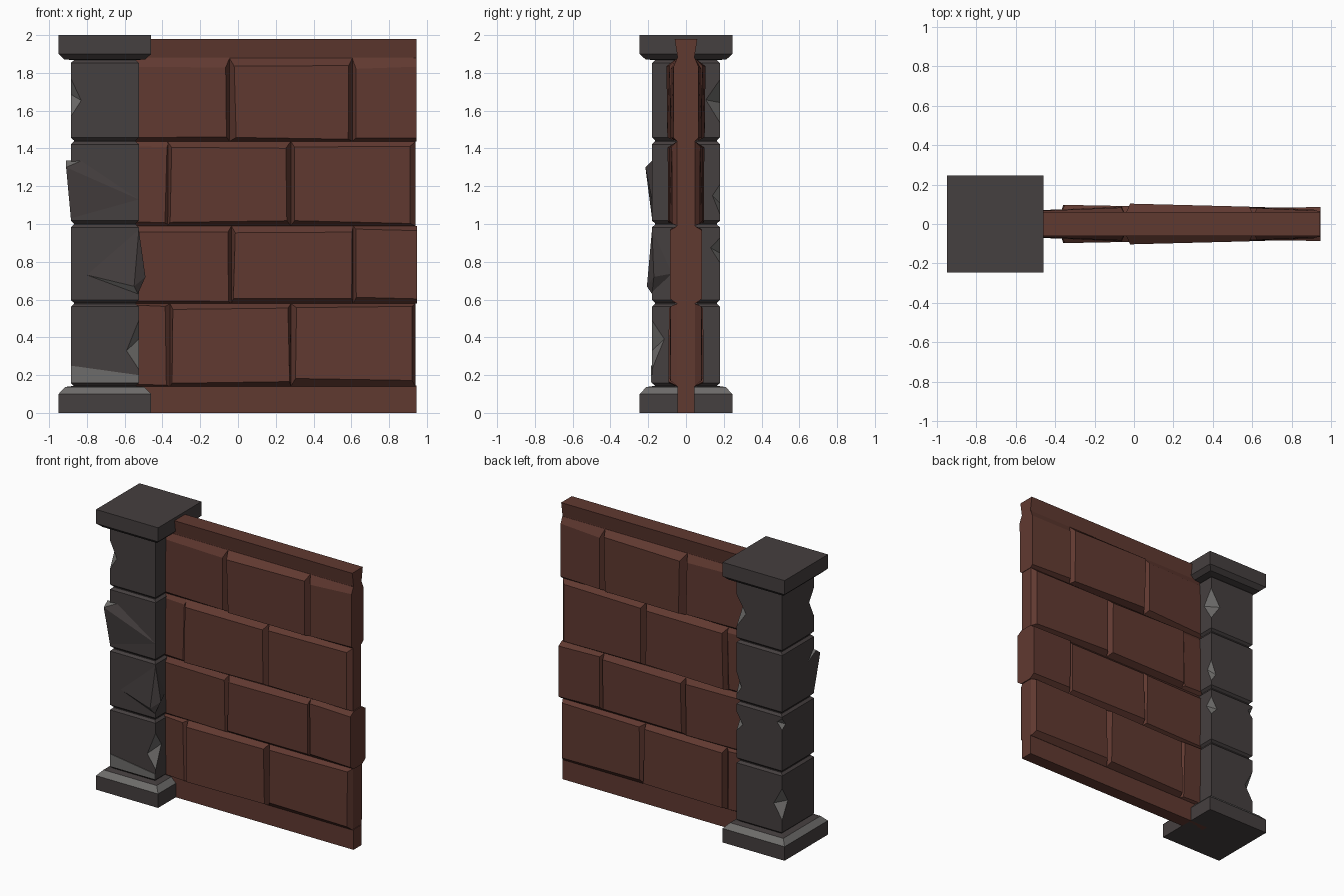
import bpy, bmesh, random
from mathutils import Vector

if "Cube" in bpy.data.objects:
    bpy.data.objects.remove(bpy.data.objects["Cube"])

random.seed(4)


def material(name, rgb):
    m = bpy.data.materials.new(name)
    m.diffuse_color = (*rgb, 1)
    m.use_nodes = True
    m.node_tree.nodes["Principled BSDF"].inputs["Base Color"].default_value = m.diffuse_color
    return m


STONE = material("dark stone", (0.060, 0.050, 0.050))
CHIP = material("chipped stone", (0.155, 0.150, 0.145))
BROWN = material("brown brick", (0.118, 0.041, 0.030))


def finish(bm, name, mats):
    bmesh.ops.recalc_face_normals(bm, faces=bm.faces)
    me = bpy.data.meshes.new(name)
    bm.to_mesh(me)
    bm.free()
    for m in mats:
        me.materials.append(m)
    ob = bpy.data.objects.new(name, me)
    bpy.context.collection.objects.link(ob)
    return ob


def loft(bm, rings):
    """Closed skin through a list of equal-length vertex rings."""
    vs = [[bm.verts.new(p) for p in r] for r in rings]
    n = len(vs[0])
    for a, b in zip(vs, vs[1:]):
        for i in range(n):
            bm.faces.new((a[i], a[(i + 1) % n], b[(i + 1) % n], b[i]))
    bm.faces.new(vs[0])
    bm.faces.new(vs[-1])


# Pillar: square rings following a profile (half width, height)
PX = -0.705
SIDES = ((-1, -1), (1, -1), (1, 1), (-1, 1))
joints = (0.14, 0.58, 1.0, 1.44, 1.87)
profile = [(0.245, 0), (0.245, 0.10), (0.21, 0.137)]
for z0, z1 in zip(joints, joints[1:]):
    profile += [(0.164, z0 + 0.003), (0.18, z0 + 0.018),
                (0.18, z1 - 0.018), (0.164, z1 - 0.003)]
profile += [(0.215, 1.872), (0.245, 1.90), (0.245, 2.0)]
bm = bmesh.new()
loft(bm, [[(PX + sx * h, sy * h, z) for sx, sy in SIDES] for h, z in profile])
bmesh.ops.recalc_face_normals(bm, faces=bm.faces)
for f in bm.faces:  # worn upper bevel of the base
    if f.calc_center_median().z < 0.13 and 0.3 < f.normal.z < 0.95:
        f.material_index = 1
pillar = finish(bm, "pillar", [STONE, CHIP])

# Notches broken out of the pillar's corners: corner signs, height, half height, depth
notches = [(-1, -1, 1.67, 0.12, 0.065), (1, -1, 0.36, 0.15, 0.075),
           (1, 1, 1.65, 0.13, 0.085), (1, 1, 0.86, 0.08, 0.06),
           (1, 1, 1.13, 0.10, 0.05), (-1, 1, 0.36, 0.13, 0.075),
           (-1, 1, 0.93, 0.05, 0.05)]
bm = bmesh.new()
for sx, sy, z, hh, d in notches:
    c = Vector((PX + sx * 0.185, sy * 0.185, z))
    skew = random.uniform(-0.3, 0.3) * hh
    pts = [c + Vector(p) for p in ((d, 0, skew), (-d, 0, skew), (0, d, -skew),
                                   (0, -d, -skew), (0, 0, hh), (0, 0, -hh))]
    bmesh.ops.convex_hull(bm, input=[bm.verts.new(p) for p in pts])
for f in bm.faces:
    f.material_index = 1
cutter = finish(bm, "notch_cutter", [STONE, CHIP])
cutter.hide_render = True
cutter.display_type = 'WIRE'
cut = pillar.modifiers.new("notches", 'BOOLEAN')
cut.operation = 'DIFFERENCE'
cut.solver = 'EXACT'
cut.object = cutter

# Cracked slabs standing out from the front of the pillar
shards = {
    "upper_shard": [(-0.91, -0.215, 1.30), (-0.83, -0.18, 1.335), (-0.91, -0.17, 1.335),
                    (-0.525, -0.18, 1.13), (-0.885, -0.18, 1.03), (-0.60, -0.17, 1.03),
                    (-0.88, -0.10, 1.25)],
    "lower_shard": [(-0.49, -0.17, 0.72), (-0.55, -0.207, 0.67), (-0.525, -0.18, 0.97),
                    (-0.80, -0.18, 0.73), (-0.53, -0.18, 0.63), (-0.53, -0.06, 0.74)],
}
for name, pts in shards.items():
    bm = bmesh.new()
    bmesh.ops.convex_hull(bm, input=[bm.verts.new(p) for p in pts])
    bmesh.ops.recalc_face_normals(bm, faces=bm.faces)
    for f in bm.faces:
        if abs(f.normal.z) > 0.6:
            f.material_index = 1
    finish(bm, name, [STONE, CHIP])

# Worn strip low on the pillar's front
bm = bmesh.new()
loft(bm, [[(-0.884, y, 0.16), (-0.526, y, 0.16), (-0.526, y, 0.20), (-0.884, y, 0.25)]
          for y in (-0.184, -0.178)])
finish(bm, "worn_strip", [CHIP])


# Wall core and the beams below and above it, extruded along x
def beam(name, x1, z0, z1, y0, y1):
    bm = bmesh.new()
    loft(bm, [[(x, -y0, z0), (x, y0, z0), (x, y1, z1), (x, -y1, z1)]
              for x in (-0.6, x1)])
    finish(bm, name, [BROWN])


beam("bottom_beam", 0.944, 0, 0.145, 0.045, 0.045)
beam("wall_core", 0.93, 0.1, 1.9, 0.045, 0.045)
beam("top_beam", 0.944, 1.865, 1.98, 0.042, 0.06)

# Bricks, same on front and back:
# x0, x1, bevel left/right/bottom/top, depth left/right
rows = [
    (0.14, 0.578, [(-0.6, -0.36, 0, .02, .01, .01, .065, .07),
                   (-0.36, 0.28, .015, .01, .02, .025, .09, .09),
                   (0.28, 0.94, .03, .02, .035, .02, .085, .08)]),
    (0.578, 0.99, [(-0.6, -0.035, 0, .02, .02, .03, .065, .08),
                   (-0.035, 0.61, .015, .01, .03, .03, .09, .08),
                   (0.61, 0.947, .02, 0, .03, .02, .08, .087)]),
    (0.99, 1.438, [(-0.6, -0.365, 0, .015, .02, .03, .065, .065),
                   (-0.375, 0.28, .02, .02, .02, .03, .10, .09),
                   (0.28, 0.94, .025, .025, .02, .03, .09, .08)]),
    (1.438, 1.878, [(-0.6, -0.045, 0, .02, .025, .045, .065, .085),
                    (-0.045, 0.605, .03, .015, .015, .035, .10, .085),
                    (0.605, 0.944, .02, 0, .01, .05, .085, .065)]),
]
for r, (z0, z1, bricks) in enumerate(rows):
    for c, (x0, x1, bl, br, bb, bt, dl, dr) in enumerate(bricks):
        outer = [(x0, z0), (x1, z0), (x1, z1), (x0, z1)]
        inner = []
        for x, z, d in ((x0 + bl, z0 + bb, dl), (x1 - br, z0 + bb, dr),
                        (x1 - br, z1 - bt, dr), (x0 + bl, z1 - bt, dl)):
            jx = 0 if x > 0.943 else random.uniform(-.007, .007)
            inner.append((x + jx, z + random.uniform(-.008, .008),
                          d + random.uniform(-.006, .004)))
        bm = bmesh.new()
        loft(bm, [[(x, -d, z) for x, z, d in inner],
                  [(x, -0.047, z) for x, z in outer],
                  [(x, 0.047, z) for x, z in outer],
                  [(x, d, z) for x, z, d in inner]])
        finish(bm, f"brick_{r + 1}_{c + 1}", [BROWN])
